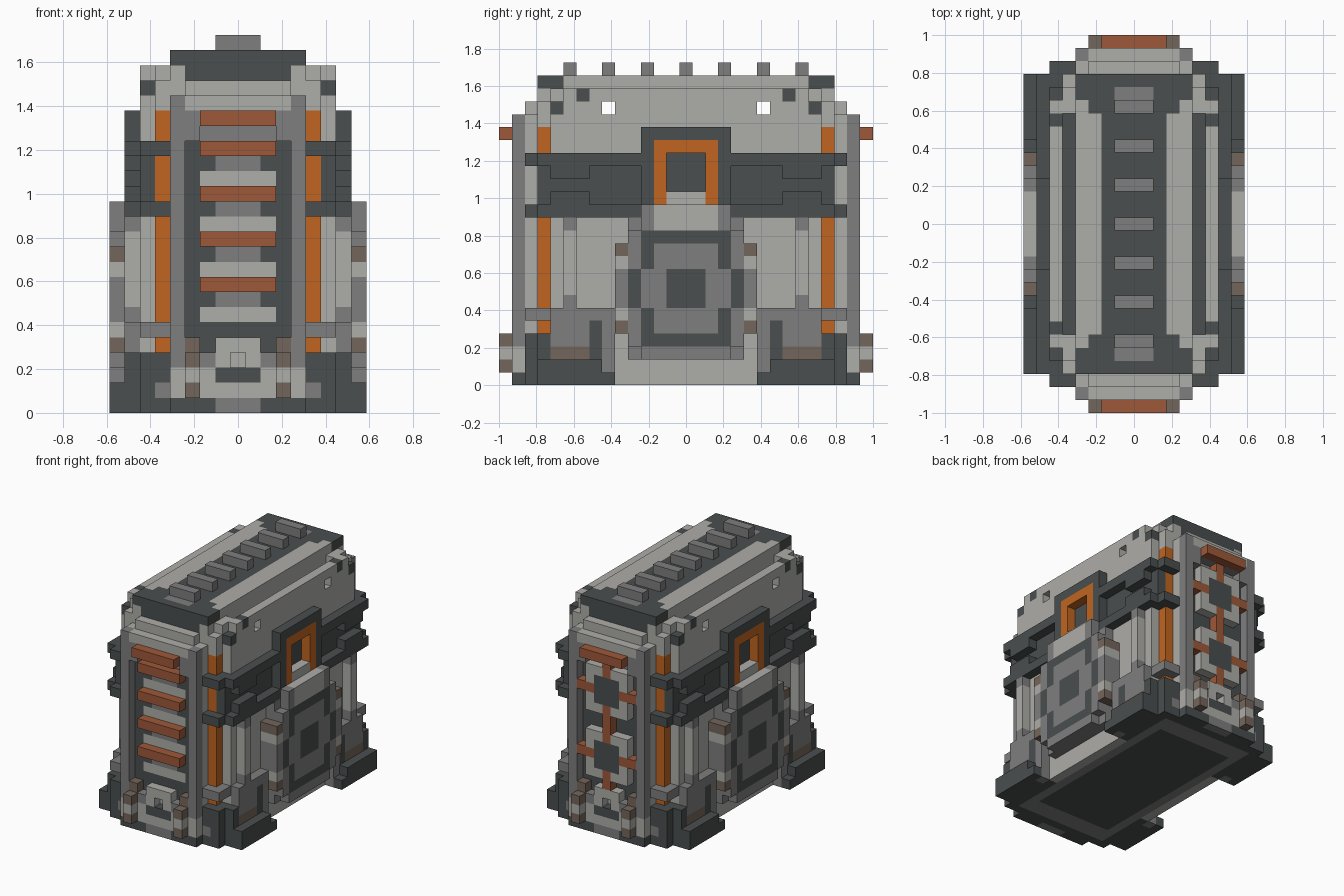
import bpy
import bmesh

cube = bpy.data.objects.get("Cube")
if cube:
    bpy.data.objects.remove(cube, do_unlink=True)

UNIT = 2 / 29  # one block; the model is 29 blocks long
COLOURS = {"light": (174, 173, 169), "mid": (126, 126, 126), "dark": (74, 78, 78),
           "orange": (192, 101, 32), "copper": (157, 88, 56), "brown": (116, 102, 91)}
NAMES = list(COLOURS)


def linear(c):
    c /= 255
    return c / 12.92 if c <= 0.04045 else ((c + 0.055) / 1.055) ** 2.4


materials = []
for label, rgb in COLOURS.items():
    mat = bpy.data.materials.new(label + "_paint")
    mat.use_nodes = True
    colour = tuple(linear(c) for c in rgb) + (1,)
    mat.diffuse_color = colour
    bsdf = next(n for n in mat.node_tree.nodes if n.type == 'BSDF_PRINCIPLED')
    bsdf.inputs["Base Color"].default_value = colour
    bsdf.inputs["Roughness"].default_value = 0.8
    materials.append(mat)

blocks = {}


def span(r):
    return range(r[0], r[1] + 1) if isinstance(r, tuple) else (r,)


def fill(part, colour, xs, ys, zs, ends=(-1, 1)):
    """Fill a box of blocks, mirrored in x and at the given ends in y; no colour carves it."""
    for x in span(xs):
        for y in span(ys):
            for z in span(zs):
                for sx in (-1, 1):
                    for sy in ends:
                        key = (sx * x, sy * y, z)
                        if colour:
                            blocks[key] = (part, NAMES.index(colour))
                        else:
                            blocks.pop(key, None)


# Main body and side walls
fill("body", "light", (0, 4), (0, 12), (0, 20))
fill("body", "light", 5, (0, 11), (0, 20))
fill("side_wall", "light", 6, (0, 10), (0, 20))
fill("side_wall", "light", 6, (0, 10), 21)
fill("side_wall", "light", 6, (0, 9), 22)
fill("side_wall", "dark", 6, 10, 21)
fill("side_wall", "dark", 6, 8, 22)
fill("roof_channel", "dark", 5, (0, 10), 20)
fill("side_wall", "light", 5, (10, 11), 21)
fill("side_wall", "light", 5, (9, 10), 22)

# Roof with light strips, dark end caps and a row of ribs
fill("roof", "light", (0, 4), (0, 11), (21, 22))
fill("roof", "light", (0, 3), 12, 21)
fill("roof", "light", (3, 4), (0, 8), 23)
fill("roof", "dark", (0, 2), (0, 8), 23)
fill("roof_cap", "dark", (0, 3), (9, 11), 22)
fill("roof_cap", "dark", (0, 4), (9, 11), 23)
fill("roof_cap", "light", 4, 9, 23)
fill("roof_cap", "mid", (0, 1), 10, 23)
for y in range(0, 10, 3):
    fill("roof_rib", "mid", (0, 1), y, 24)
fill("roof", None, (0, 6), 6, 21)  # through holes

# Corner posts and orange pillars
fill("corner_post", "mid", 4, 13, (3, 20))
fill("pillar", "orange", 5, 11, (3, 19))
fill("ledge", "mid", (5, 6), (11, 12), 5)
fill("ledge", "mid", 7, (6, 10), (3, 5))
fill("ledge", "brown", 7, (8, 10), 2)
fill("pipe", "light", 7, 9, (6, 12))
fill("pipe", "mid", 7, 9, 6)
fill("pipe", "mid", 7, 9, 12)

# Base plate and corner feet
fill("base", "dark", (0, 6), (0, 12), 0)
fill("base", "dark", (0, 4), 13, 0)
fill("base", "mid", (0, 5), (0, 11), 0)
fill("base", "dark", (0, 4), (0, 9), 0)
fill("base", "light", 6, (0, 5), 0)
fill("foot", "dark", (7, 8), (6, 11), 0)
fill("foot", "dark", 8, (7, 11), 1)
fill("foot", "dark", 7, (7, 11), 1)
fill("foot", "dark", (5, 6), 12, (0, 3))
fill("foot", "mid", 5, 12, 1)
fill("foot", "dark", (6, 7), 11, (1, 3))
fill("foot", "dark", 7, 7, (1, 4))
fill("foot", "mid", 7, 6, (0, 3))

# Dark side band wrapping the pillars, with a recess
fill("side_band", "dark", 7, (0, 11), (13, 17))
fill("side_band", "dark", 6, (0, 11), (13, 17))
fill("side_band", "dark", (5, 6), 12, 13)
fill("side_band", "dark", (5, 6), 12, 17)
fill("side_band", None, 7, (4, 7), (14, 16))
fill("side_band", None, 7, (8, 10), 15)
fill("side_band", None, 7, 11, (14, 16))

# Arch above the side hatch
fill("arch", "dark", 7, (0, 3), (13, 19))
fill("arch", "orange", 7, (0, 2), (14, 18))
fill("arch", None, 7, (0, 1), (15, 17))
fill("arch", "light", 7, (0, 1), 14)

# Side hatch: stepped plate, dark ring, dark centre and bolts
fill("hatch", "mid", 7, (0, 4), (2, 12))
for x in (7, 8):
    fill("hatch", "mid", x, 5, (4, 10))
    fill("hatch", "light", x, 5, 9)
    fill("hatch", "light", x, 5, 5)
    fill("hatch", "brown", x, 5, 10)
    fill("hatch", "brown", x, 5, 4)
fill("hatch", "mid", 8, (0, 3), (2, 13))
fill("hatch", "mid", 8, 4, (3, 11))
fill("hatch", "light", 8, (0, 2), (12, 13))
fill("hatch", "dark", 8, (0, 3), (3, 11))
fill("hatch", "dark", 8, 4, (6, 8))
fill("hatch", "mid", 8, (0, 2), (4, 10))
fill("hatch", "mid", 8, 3, (6, 8))
fill("hatch", "dark", 8, (0, 1), (6, 8))

# End panels shared by front and back: frame, top bar and lower trim
fill("end_panel", "dark", (0, 3), 12, (4, 17))
fill("end_panel", "mid", (0, 3), 12, (18, 19))
fill("end_panel", "light", (0, 3), 13, 20)
fill("end_panel", "mid", 3, 13, (18, 19))
fill("end_panel", "mid", (0, 2), 13, 19)
fill("top_bar", "copper", (0, 2), 14, 19)
fill("end_trim", "light", (2, 4), 13, (1, 2))
fill("end_trim", "mid", (2, 3), 13, 3)
fill("end_trim", "brown", 3, 13, 4)
fill("end_trim", "light", (0, 1), 13, (1, 4))
fill("end_trim", "dark", (0, 1), 13, 2)
fill("end_trim", "mid", (0, 1), 13, 0)
fill("end_trim", None, 0, 13, 3)
fill("end_bolt", "brown", 3, 14, (1, 3))
fill("end_bolt", "light", 3, 14, 2)

# Front grille: copper slats between grey rows
for z in (8, 11, 14, 17):
    fill("front_grille", "copper", (0, 2), 13, z, (-1,))
    fill("front_grille", "mid", (0, 1), 12, z - 1, (-1,))
    fill("front_grille", "light", (0, 2), 12, z - 2, (-1,))

# Back vents: light squares, dark hubs and copper crosses
for z in (8, 15):
    fill("back_vent", "light", (0, 2), 12, (z - 2, z + 2), (1,))
    fill("back_vent", "light", 2, 13, (z - 2, z + 2), (1,))
    fill("back_vent", "light", 1, 13, z + 2, (1,))
    fill("back_vent", "light", 1, 13, z - 2, (1,))
    fill("back_vent", "dark", (0, 1), 13, (z - 1, z + 1), (1,))
    fill("back_vent", "copper", (2, 3), 13, z, (1,))
    fill("back_vent", "copper", 0, 13, (z + 2, z + 3), (1,))
    fill("back_vent", "copper", 0, 13, (z - 3, z - 2), (1,))


def build(part):
    """Make one mesh from the outer block faces of a part."""
    bm = bmesh.new()
    verts = {}

    def vert(corner):
        if corner not in verts:
            x, y, z = corner
            verts[corner] = bm.verts.new(((x - 0.5) * UNIT, (y - 0.5) * UNIT, z * UNIT))
        return verts[corner]

    for pos, (owner, colour) in blocks.items():
        if owner != part:
            continue
        for axis in range(3):
            for side in (0, 1):
                near = list(pos)
                near[axis] += 2 * side - 1
                if tuple(near) in blocks:
                    continue
                loop = []
                for a, b in ((0, 0), (1, 0), (1, 1), (0, 1)):
                    c = list(pos)
                    c[axis] += side
                    c[(axis + 1) % 3] += a
                    c[(axis + 2) % 3] += b
                    loop.append(vert(tuple(c)))
                face = bm.faces.new(loop if side else loop[::-1])
                face.material_index = colour
    bmesh.ops.dissolve_limit(bm, angle_limit=0.01, verts=bm.verts[:], edges=bm.edges[:],
                             delimit={'MATERIAL'})
    mesh = bpy.data.meshes.new(part)
    bm.to_mesh(mesh)
    bm.free()
    for mat in materials:
        mesh.materials.append(mat)
    bpy.context.collection.objects.link(bpy.data.objects.new(part, mesh))


for part in sorted({owner for owner, _ in blocks.values()}):
    build(part)
